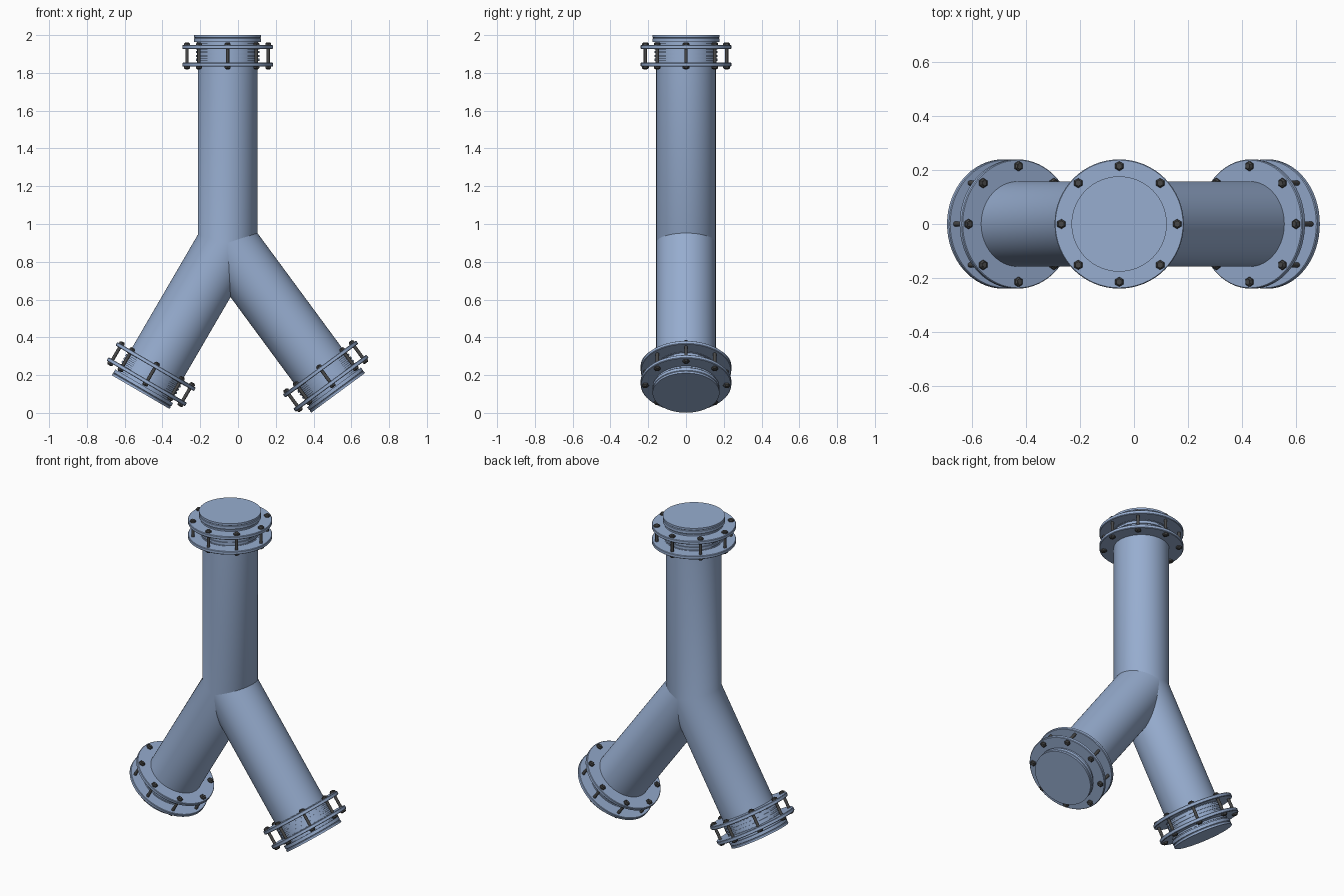
import bpy, bmesh, math
from mathutils import Matrix, Vector

if "Cube" in bpy.data.objects:
    bpy.data.objects.remove(bpy.data.objects["Cube"])

SIDES = 64
PIPE_R = 0.158
JOINT = Vector((-0.055, 0, 0.9))
TOP = Vector((-0.055, 0, 2.0))


def material(name, rgb, rough):
    m = bpy.data.materials.new(name)
    m.use_nodes = True
    m.diffuse_color = (*rgb, 1)
    bsdf = m.node_tree.nodes["Principled BSDF"]
    bsdf.inputs["Base Color"].default_value = (*rgb, 1)
    bsdf.inputs["Roughness"].default_value = rough
    return m


BLUE = material("blue_grey_paint", (0.31, 0.42, 0.63), 0.5)
DARK = material("dark_steel", (0.065, 0.065, 0.065), 0.5)


def finish(bm, name, mat, matrix=None):
    bmesh.ops.recalc_face_normals(bm, faces=bm.faces)
    me = bpy.data.meshes.new(name)
    bm.to_mesh(me)
    bm.free()
    me.materials.append(mat)
    ob = bpy.data.objects.new(name, me)
    bpy.context.collection.objects.link(ob)
    if matrix:
        ob.matrix_world = matrix
    bpy.ops.object.select_all(action="DESELECT")
    ob.select_set(True)
    bpy.context.view_layer.objects.active = ob
    bpy.ops.object.shade_smooth_by_angle(angle=math.radians(35))
    return ob


def lathe(name, profile, matrix, closed=False):
    """Spin an (r, z) profile about local z."""
    bm = bmesh.new()
    vs = [bm.verts.new((r, 0, z)) for r, z in profile]
    pairs = list(zip(vs, vs[1:])) + ([(vs[-1], vs[0])] if closed else [])
    es = [bm.edges.new(p) for p in pairs]
    bmesh.ops.spin(bm, geom=vs + es, cent=(0, 0, 0), axis=(0, 0, 1),
                   angle=math.tau, steps=SIDES)
    bmesh.ops.remove_doubles(bm, verts=bm.verts, dist=1e-5)
    return finish(bm, name, BLUE, matrix)


def pipe(name, end, with_trunk):
    """Round pipe from a mitred joint to its end, with the trunk if wanted."""
    run = end - JOINT
    a = math.atan2(run.x, -run.z)
    side = Vector((math.cos(a), 0, math.sin(a)))
    bm = bmesh.new()
    rings = [[], [], []]
    for i in range(SIDES):
        t = math.tau * i / SIDES
        x, y = PIPE_R * math.cos(t), PIPE_R * math.sin(t)
        depth = Vector((0, y, 0))
        rings[0].append(TOP + Vector((x, y, -0.02)))
        rings[1].append(JOINT + Vector((x, y, x * math.tan(a / 2))))
        rings[2].append(end + side * x + depth - run.normalized() * 0.02)
    if not with_trunk:
        rings = rings[1:]
    rings = [[bm.verts.new(p) for p in ring] for ring in rings]
    for lo, hi in zip(rings, rings[1:]):
        for i in range(SIDES):
            j = (i + 1) % SIDES
            bm.faces.new((lo[i], lo[j], hi[j], hi[i]))
    for ring in (rings[0], rings[-1]):
        bm.faces.new(ring)
    finish(bm, name, BLUE)
    return Matrix.Translation(end) @ Matrix.Rotation(math.pi - a, 4, "Y")


def cone(bm, r1, r2, z1, z2, x, y, segments):
    bmesh.ops.create_cone(bm, cap_ends=True, segments=segments, radius1=r1,
                          radius2=r2, depth=abs(z2 - z1),
                          matrix=Matrix.Translation((x, y, (z1 + z2) / 2)))


def coupling(prefix, matrix):
    # ribbed sleeve with a closed outer end
    prof = [(0, 0), (0.177, 0), (0.177, -0.012), (0.173, -0.015),
            (0.177, -0.018), (0.177, -0.036)]
    z = -0.036
    while z > -0.15:
        prof += [(0.162, z), (0.162, z - 0.008), (0.168, z - 0.008), (0.168, z - 0.02)]
        z -= 0.02
    prof += [(0.15, z)]
    lathe(prefix + "_sleeve", prof, matrix)

    # pair of clamping flanges
    for label, top in (("outer", -0.053), ("inner", -0.146)):
        low, c = top - 0.021, 0.003
        lathe(f"{prefix}_{label}_flange",
              [(0.15, top), (0.24 - c, top), (0.24, top - c),
               (0.24, low + c), (0.24 - c, low), (0.15, low)], matrix, True)

    # eight bolts with hexagonal heads and nuts
    bm = bmesh.new()
    for k in range(8):
        t = math.tau * k / 8
        x, y = 0.215 * math.cos(t), 0.215 * math.sin(t)
        cone(bm, 0.009, 0.009, -0.182, -0.045, x, y, 12)
        cone(bm, 0.018, 0.018, -0.054, -0.045, x, y, 6)
        cone(bm, 0.018, 0.012, -0.045, -0.039, x, y, 6)
        cone(bm, 0.018, 0.018, -0.175, -0.166, x, y, 6)
        cone(bm, 0.012, 0.018, -0.180, -0.175, x, y, 6)
    finish(bm, prefix + "_bolts", DARK, matrix)


# trunk with right leg in one bent pipe, left leg branching off it
right_end = pipe("trunk_and_right_leg", Vector((-0.515, 0, 0.11)), True)
left_end = pipe("left_leg", Vector((0.53, 0, 0.106)), False)

coupling("top", Matrix.Translation(TOP))
coupling("right", right_end)
coupling("left", left_end)
